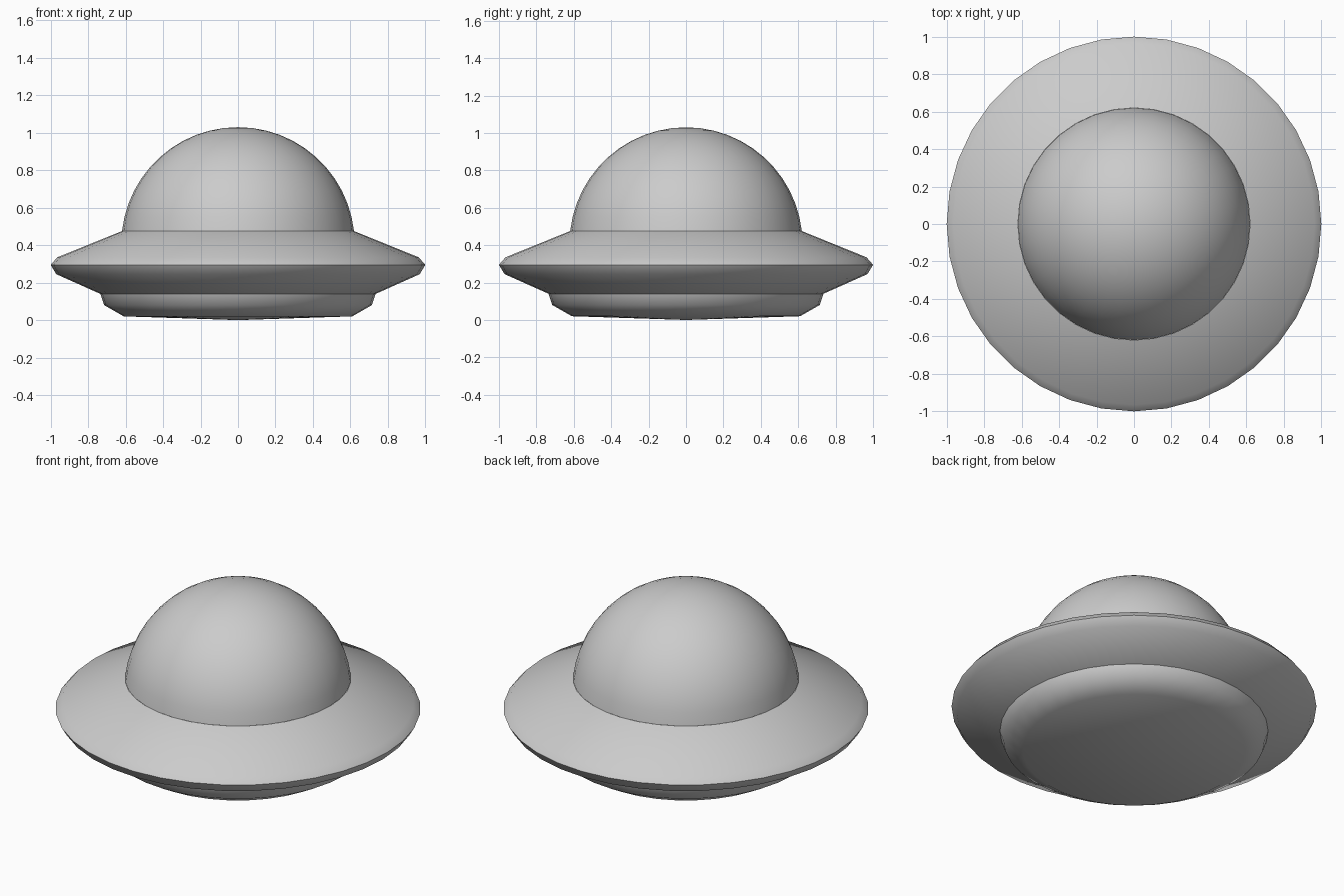
import bpy, bmesh, math

if "Cube" in bpy.data.objects:
    bpy.data.objects.remove(bpy.data.objects["Cube"])

SEGMENTS = 36


def lathe(name, profile, angle):
    """Spin a (radius, z) profile, listed bottom to top, around the z axis."""
    bm = bmesh.new()
    verts = [bm.verts.new((r, 0, z)) for r, z in profile]
    edges = [bm.edges.new(pair) for pair in zip(verts, verts[1:])]
    bmesh.ops.spin(bm, geom=verts + edges, cent=(0, 0, 0), axis=(0, 0, 1),
                   angle=math.tau, steps=SEGMENTS, use_duplicate=False)
    bmesh.ops.remove_doubles(bm, verts=bm.verts, dist=1e-4)
    bmesh.ops.recalc_face_normals(bm, faces=bm.faces)
    # make sure the open shells face outward
    if sum(f.normal.dot(f.calc_center_median()) for f in bm.faces) < 0:
        bmesh.ops.reverse_faces(bm, faces=bm.faces)
    mesh = bpy.data.meshes.new(name)
    bm.to_mesh(mesh)
    bm.free()
    obj = bpy.data.objects.new(name, mesh)
    bpy.context.collection.objects.link(obj)
    bpy.ops.object.select_all(action='DESELECT')
    obj.select_set(True)
    bpy.context.view_layer.objects.active = obj
    bpy.ops.object.shade_smooth_by_angle(angle=math.radians(angle))
    return obj


# saucer hull: shallow belly, stepped skirt, sloped rim up to the dome seam
lathe("saucer_hull", [(0, 0.0), (0.61, 0.02), (0.715, 0.08), (0.735, 0.14),
                      (0.97, 0.245), (1.0, 0.295), (0.965, 0.335),
                      (0.62, 0.475)], 42)

# cockpit dome: upper part of a sphere resting on the seam
R, CZ = 0.623, 0.407
start = math.asin((0.475 - CZ) / R)
dome = []
for i in range(13):
    a = start + (math.pi / 2 - start) * i / 12
    dome.append((R * math.cos(a) if i < 12 else 0, CZ + R * math.sin(a)))
lathe("cockpit_dome", dome, 40)
